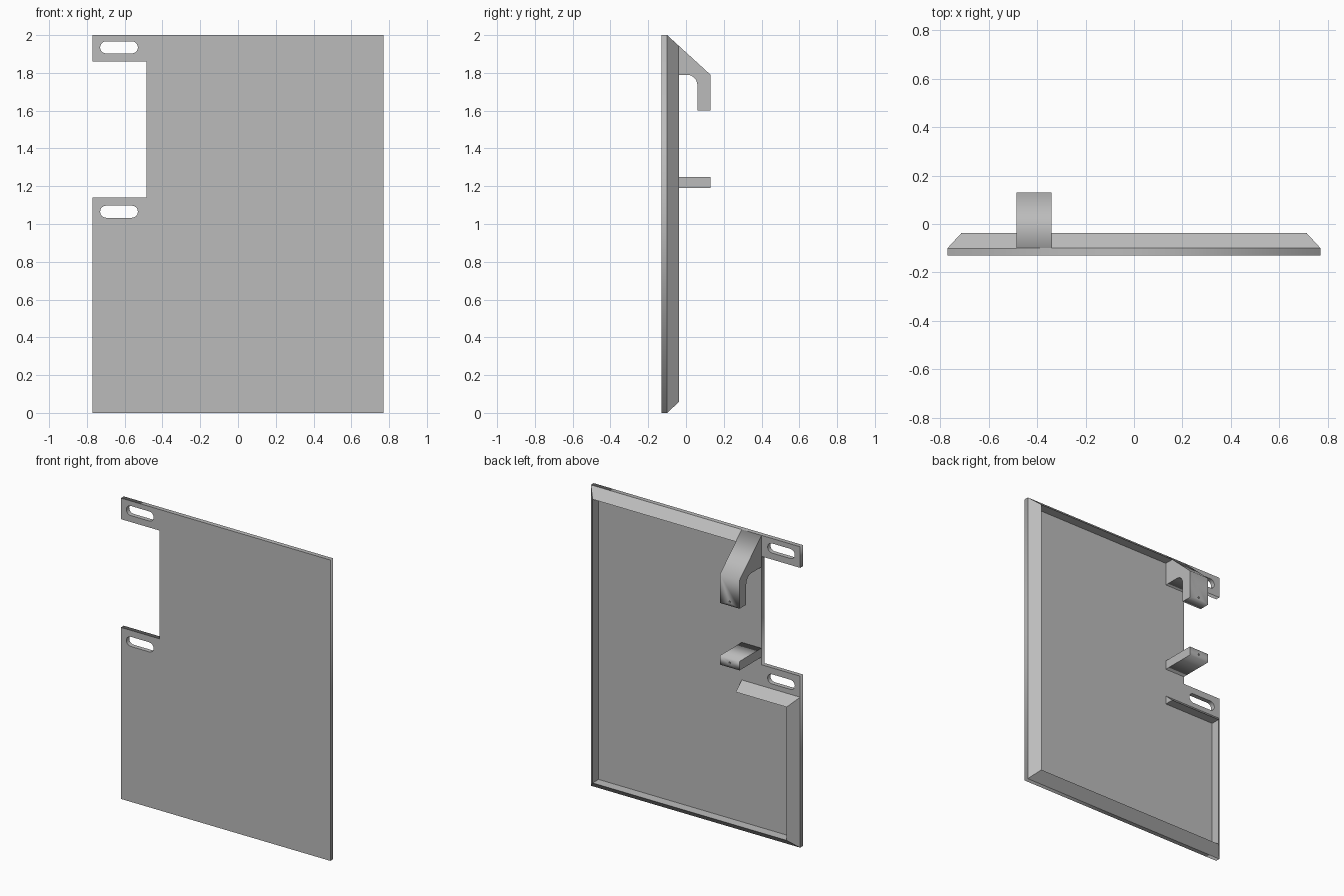
import bpy, bmesh
from math import sin, cos, pi, radians
from mathutils import Vector, Matrix

cube = bpy.data.objects.get("Cube")
if cube:
    bpy.data.objects.remove(cube, do_unlink=True)

grey = bpy.data.materials.new("plain grey")
grey.use_nodes = True
colour = (0.5, 0.5, 0.5, 1)
grey.diffuse_color = colour
grey.node_tree.nodes["Principled BSDF"].inputs["Base Color"].default_value = colour

W, H = 0.77, 2.0                        # half width and height
FRONT, BACK, RIM = -0.13, -0.10, -0.038  # depths of plate and rim
INSET = 0.057                           # width of the rim's slope
NOTCH, ARM_END = -0.485, -0.34          # sides of the arms
TAB = 0.14                              # height of the slotted tabs


def arc(cx, cy, r, start, end, steps=10):
    angles = [radians(start + (end - start) * i / steps) for i in range(steps + 1)]
    return [(cx + r * cos(a), cy + r * sin(a)) for a in angles]


def extrude(name, outlines, thickness, matrix):
    """Filled outlines (inner ones become holes) extruded about their middle."""
    curve = bpy.data.curves.new(name, 'CURVE')
    curve.dimensions, curve.fill_mode = '2D', 'BOTH'
    curve.extrude = thickness / 2
    for points in outlines:
        spline = curve.splines.new('POLY')
        spline.points.add(len(points) - 1)
        for p, (x, y) in zip(spline.points, points):
            p.co = (x, y, 0, 1)
        spline.use_cyclic_u = True
    temp = bpy.data.objects.new(name, curve)
    bpy.context.collection.objects.link(temp)
    bpy.context.view_layer.update()
    mesh = bpy.data.meshes.new_from_object(
        temp.evaluated_get(bpy.context.evaluated_depsgraph_get()))
    bpy.data.objects.remove(temp, do_unlink=True)
    bm = bmesh.new()
    bm.from_mesh(mesh)
    bm.transform(matrix)
    bmesh.ops.remove_doubles(bm, verts=bm.verts, dist=1e-5)
    return finish(name, bm)


def finish(name, bm):
    bmesh.ops.recalc_face_normals(bm, faces=bm.faces)
    mesh = bpy.data.meshes.new(name)
    bm.to_mesh(mesh)
    bm.free()
    mesh.materials.clear()
    mesh.materials.append(grey)
    obj = bpy.data.objects.new(name, mesh)
    bpy.context.collection.objects.link(obj)
    return obj


# Notched plate with a slot in each tab
def slot(z):
    return arc(-0.562, z, 0.032, -90, 90) + arc(-0.698, z, 0.032, 90, 270)


low, high = H / 2 + TAB, H - TAB
outline = [(-W, 0), (W, 0), (W, H), (-W, H), (-W, high),
           (NOTCH, high), (NOTCH, low), (-W, low)]
upright = Matrix.Translation((0, (FRONT + BACK) / 2, 0)) @ Matrix.Rotation(pi / 2, 4, 'X')
extrude("plate", [outline, slot(1.935), slot(1.065)], BACK - FRONT, upright)

# Bevelled rim: a mitred triangular strip swept round the back
path = [Vector(p) for p in [(-0.41, H), (W, H), (W, 0), (-W, 0),
                            (-W, H / 2), (ARM_END, H / 2)]]
inward = []
for a, b in zip(path, path[1:]):
    d = (b - a).normalized()
    inward.append(Vector((d.y, -d.x)))
bm = bmesh.new()
rings = []
for i, p in enumerate(path):
    offset = sum(inward[max(i - 1, 0):i + 1], Vector((0, 0)))
    q = p + offset * INSET
    rings.append([bm.verts.new(c) for c in
                  [(p.x, BACK, p.y), (q.x, BACK, q.y), (q.x, RIM, q.y)]])
for a, b in zip(rings, rings[1:]):
    for k in range(3):
        n = (k + 1) % 3
        bm.faces.new((a[k], a[n], b[n], b[k]))
bm.faces.new(rings[0])
bm.faces.new(rings[-1])
finish("rim", bm)

# Arms: side profiles (y, z) extruded across x
middle = (NOTCH + ARM_END) / 2
across = Matrix.Translation((middle, 0, 0)) @ Matrix(
    ((0, 0, 1, 0), (1, 0, 0, 0), (0, 1, 0, 0), (0, 0, 0, 1)))
hook = [(BACK, H), (0.13, 1.79), (0.13, 1.6), (0.06, 1.6)]
hook += arc(0.005, 1.735, 0.055, 0, 90) + [(BACK, 1.79)]
peg = [(BACK, 1.19), (0.13, 1.19), (0.13, 1.25), (BACK, 1.25)]

for name, profile, hole_z in (("hooked_arm", hook, 1.625), ("straight_arm", peg, 1.22)):
    arm = extrude(name, [profile], ARM_END - NOTCH, across)
    # Small screw hole in the end of the arm
    bm = bmesh.new()
    bmesh.ops.create_cone(bm, cap_ends=True, segments=12, radius1=0.006, radius2=0.006,
                          depth=0.08, matrix=Matrix.Translation((middle, 0.13, hole_z))
                          @ Matrix.Rotation(pi / 2, 4, 'X'))
    cutter = finish(name + "_hole_cutter", bm)
    cutter.hide_render = True
    cutter.hide_set(True)
    cut = arm.modifiers.new("screw hole", 'BOOLEAN')
    cut.operation, cut.solver, cut.object = 'DIFFERENCE', 'EXACT', cutter
